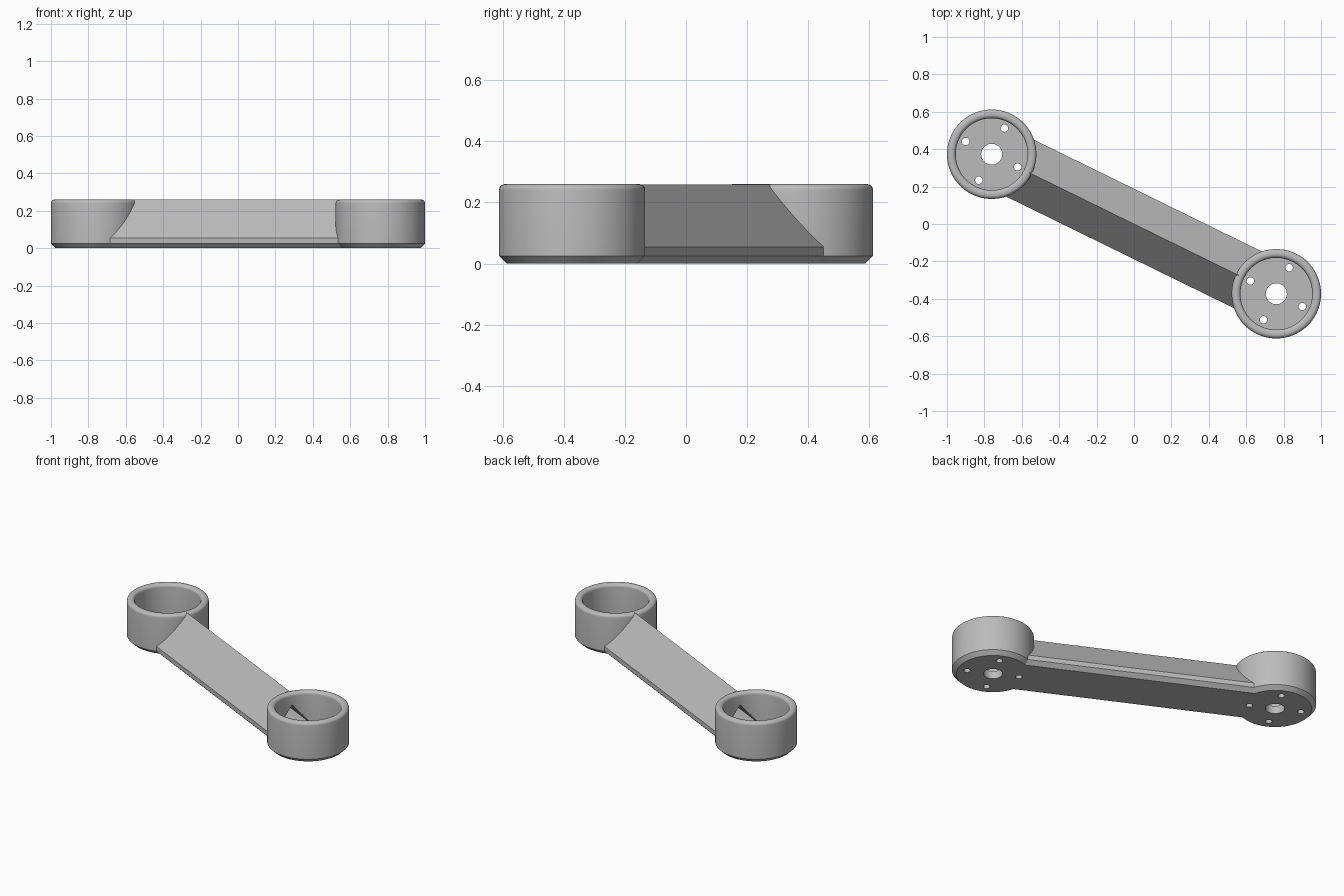
import bpy, bmesh, math

if "Cube" in bpy.data.objects:
    bpy.data.objects.remove(bpy.data.objects["Cube"])

SPAN = 0.8475                      # hub centre to arm centre
ANGLE = -math.atan2(0.373, 0.761)  # arm direction seen from above
R_OUT, R_IN, TOP, FLOOR = 0.239, 0.192, 0.26, 0.05
FILLET, CHAMFER = 0.02, 0.025

grey = bpy.data.materials.new("plain_grey")
grey.diffuse_color = (0.5, 0.5, 0.5, 1)
grey.use_nodes = True
grey.node_tree.nodes["Principled BSDF"].inputs["Base Color"].default_value = grey.diffuse_color


def finish(name, bm):
    bmesh.ops.recalc_face_normals(bm, faces=bm.faces)
    mesh = bpy.data.meshes.new(name)
    bm.to_mesh(mesh)
    bm.free()
    mesh.materials.append(grey)
    obj = bpy.data.objects.new(name, mesh)
    bpy.context.collection.objects.link(obj)
    return obj


def lathe(name, profile, cx, cy=0, segments=96):
    """Closed solid turned about a vertical axis, with flat end caps."""
    bm = bmesh.new()
    rings = []
    for r, z in profile:
        rings.append([bm.verts.new((cx + r * math.cos(2 * math.pi * i / segments),
                                    cy + r * math.sin(2 * math.pi * i / segments), z))
                      for i in range(segments)])
    for a, b in zip(rings, rings[1:]):
        for i in range(segments):
            j = (i + 1) % segments
            bm.faces.new((a[i], a[j], b[j], b[i]))
    bm.faces.new(rings[0][::-1])
    bm.faces.new(rings[-1])
    return finish(name, bm)


def prism(name, section, half):
    """Cross-section in (y, z) extruded along x."""
    bm = bmesh.new()
    a, b = [[bm.verts.new((x, y, z)) for y, z in section] for x in (-half, half)]
    n = len(section)
    for i in range(n):
        j = (i + 1) % n
        bm.faces.new((a[i], a[j], b[j], b[i]))
    bm.faces.new(a[::-1])
    bm.faces.new(b)
    return finish(name, bm)


def combine(target, tool, operation):
    mod = target.modifiers.new(operation, 'BOOLEAN')
    mod.operation, mod.solver, mod.object = operation, 'EXACT', tool
    bpy.context.view_layer.objects.active = target
    bpy.ops.object.modifier_apply(modifier=mod.name)
    bpy.data.objects.remove(tool)


def arc(cr, cz, start, end, steps=6):
    angles = [math.radians(start + (end - start) * i / steps) for i in range(steps + 1)]
    return [(cr + FILLET * math.cos(t), cz + FILLET * math.sin(t)) for t in angles]


# Ridged beam with chamfered foot
half_section = [(0.169 - CHAMFER, 0), (0.169, CHAMFER), (0.169, 0.055)]
section = half_section + [(0, TOP - 0.0005)] + [(-y, z) for y, z in reversed(half_section)]
link_arm = prism("link_arm", section, SPAN)

# Round hubs at both ends, rounded outer rim and chamfered foot
hub_profile = [(R_OUT - CHAMFER, 0), (R_OUT, CHAMFER)] + arc(R_OUT - FILLET, TOP - FILLET, 0, 90)
for side in (-1, 1):
    combine(link_arm, lathe("hub", hub_profile, side * SPAN), 'UNION')

# Cup cavities with rounded inner rim
cavity = [(R_IN, FLOOR)] + arc(R_IN + FILLET, TOP - FILLET, 180, 90) + [(R_IN + FILLET, TOP + 0.05)]
for side in (-1, 1):
    combine(link_arm, lathe("cavity", cavity, side * SPAN), 'DIFFERENCE')

# Triangular tunnel through the beam between the cups
tunnel = [(-0.112, FLOOR + 0.0005), (0.112, FLOOR + 0.0005), (0, 0.186)]
combine(link_arm, prism("tunnel", tunnel, SPAN - 0.1), 'DIFFERENCE')

# Shaft hole and four screw holes in each floor
for side in (-1, 1):
    holes = [(0, 0, 0.056, 48)]
    holes += [(0.155 * math.cos(k * math.pi / 2), 0.155 * math.sin(k * math.pi / 2), 0.02, 24)
              for k in range(4)]
    for x, y, r, n in holes:
        combine(link_arm, lathe("hole", [(r, -0.05), (r, FLOOR + 0.02)],
                                side * SPAN + x, y, n), 'DIFFERENCE')

link_arm.rotation_euler.z = ANGLE
bpy.context.view_layer.objects.active = link_arm
link_arm.select_set(True)
bpy.ops.object.transform_apply(location=False, rotation=True, scale=False)
bpy.ops.object.shade_smooth_by_angle(angle=math.radians(30))
